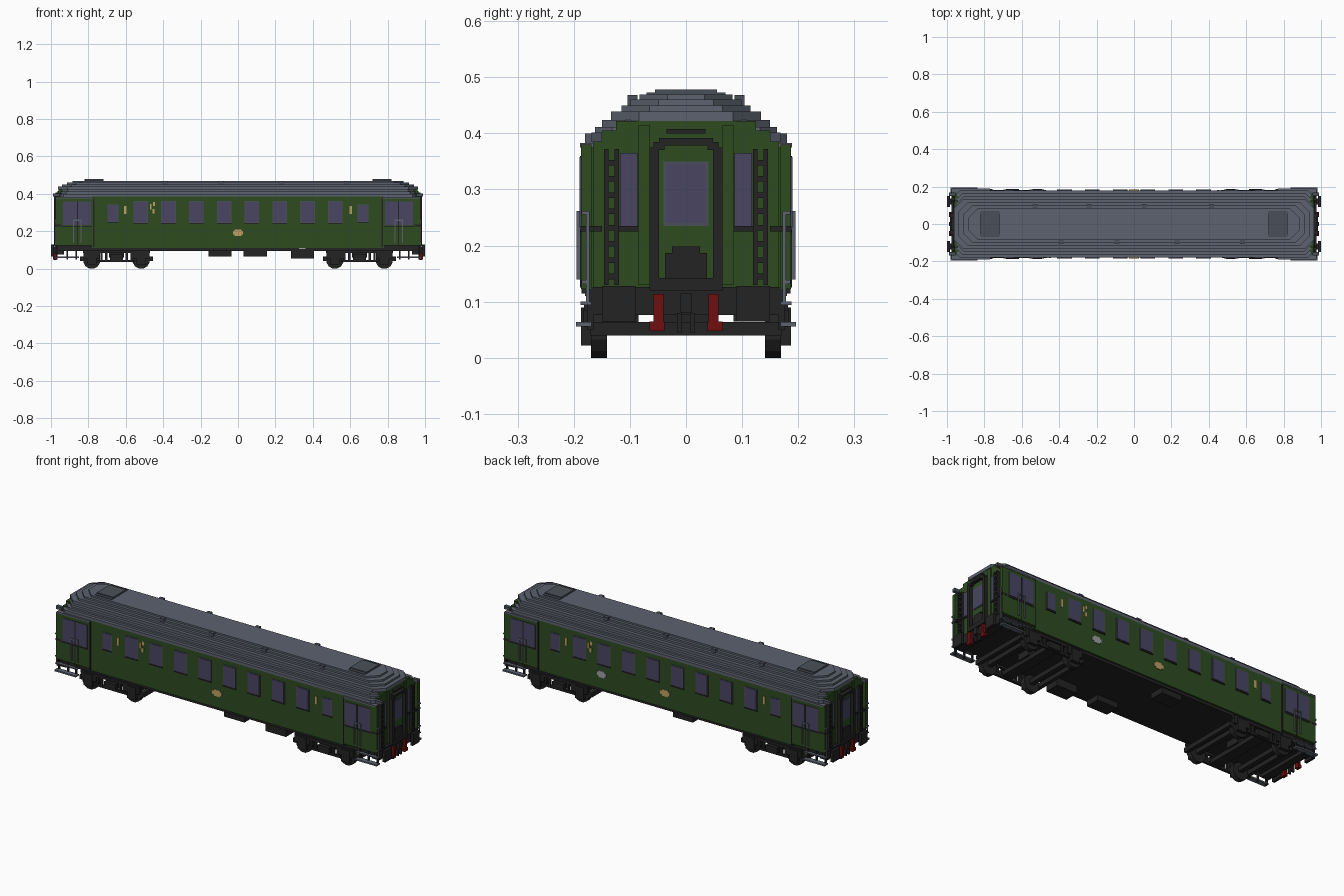
import bpy, bmesh, math
from mathutils import Matrix, Vector

cube = bpy.data.objects.get("Cube")
if cube:
    bpy.data.objects.remove(cube, do_unlink=True)


def material(name, rgb):
    lin = [((c / 255 + 0.055) / 1.055) ** 2.4 for c in rgb]
    m = bpy.data.materials.new(name)
    m.use_nodes = True
    m.diffuse_color = (*lin, 1)
    m.node_tree.nodes["Principled BSDF"].inputs["Base Color"].default_value = (*lin, 1)
    return m


GREEN = material("dark_green", (46, 75, 32))
GREY = material("roof_grey", (92, 98, 110))
VENT = material("vent_grey", (74, 79, 88))
BLACK = material("black", (35, 35, 36))
GLASS = material("window_glass", (72, 69, 98))
RED = material("dark_red", (112, 14, 16))
GOLD = material("gold", (190, 160, 100))
SILVER = material("silver", (158, 162, 162))

FLIPS = {"": [(1, 1)], "x": [(1, 1), (-1, 1)], "y": [(1, 1), (1, -1)],
         "xy": [(1, 1), (-1, 1), (1, -1), (-1, -1)], "turn": [(1, 1), (-1, -1)]}


def finish(name, bm, mat):
    me = bpy.data.meshes.new(name)
    bm.to_mesh(me)
    bm.free()
    me.materials.append(mat)
    ob = bpy.data.objects.new(name, me)
    bpy.context.scene.collection.objects.link(ob)
    return ob


def boxes(name, mat, items, flip=""):
    """Blocks given as (x0, x1, y0, y1, z0, z1), copied by mirroring."""
    bm = bmesh.new()
    for x0, x1, y0, y1, z0, z1 in items:
        for sx, sy in FLIPS[flip]:
            loc = Vector((sx * (x0 + x1) / 2, sy * (y0 + y1) / 2, (z0 + z1) / 2))
            size = Matrix.Diagonal((abs(x1 - x0), abs(y1 - y0), abs(z1 - z0), 1))
            bmesh.ops.create_cube(bm, size=1, matrix=Matrix.Translation(loc) @ size)
    return finish(name, bm, mat)


# Body shell: long middle, wider end vestibules, arched end walls
boxes("body_middle", GREEN, [(-0.78, 0.78, -0.18, 0.18, 0.11, 0.385)])
boxes("vestibule", GREEN, [(0.775, 0.945, -0.187, 0.187, 0.123, 0.38)], "x")
boxes("end_wall", GREEN, [(0.94, 0.96, -0.165, 0.165, 0.123, 0.385),
                          (0.94, 0.96, -0.15, 0.15, 0.38, 0.405),
                          (0.94, 0.96, -0.125, 0.125, 0.40, 0.422)], "x")
boxes("corner_post", GREEN, [(0.945, 0.975, 0.168, 0.187, 0.123, 0.38),
                             (0.96, 0.966, 0.065, 0.085, 0.13, 0.415)], "xy")
boxes("vestibule_eave", GREY, [(0.77, 0.972, 0.165, 0.189, 0.375, 0.383)], "xy")
boxes("vestibule_edge", BLACK, [(0.768, 0.776, 0.175, 0.186, 0.115, 0.375)], "xy")
boxes("door_belt", BLACK, [(0.945, 0.978, 0.15, 0.188, 0.225, 0.235)], "xy")

# Stepped roof: stacked slabs with cut corners
steps = [(0.380, 0.400, 0.952, 0.180, 0.02), (0.400, 0.411, 0.950, 0.162, 0.03),
         (0.411, 0.424, 0.948, 0.150, 0.04), (0.422, 0.439, 0.962, 0.134, 0.05),
         (0.439, 0.450, 0.940, 0.115, 0.05), (0.450, 0.460, 0.915, 0.099, 0.05),
         (0.460, 0.469, 0.885, 0.083, 0.05)]
bm = bmesh.new()
for z0, z1, hx, hy, c in steps:
    ring = [(hx, hy - c), (hx - c, hy), (c - hx, hy), (-hx, hy - c),
            (-hx, c - hy), (c - hx, -hy), (hx - c, -hy), (hx, c - hy)]
    base = bm.faces.new([bm.verts.new((x, y, z0)) for x, y in ring])
    top = bmesh.ops.extrude_face_region(bm, geom=[base])["geom"]
    bmesh.ops.translate(bm, vec=(0, 0, z1 - z0),
                        verts=[g for g in top if isinstance(g, bmesh.types.BMVert)])
bmesh.ops.recalc_face_normals(bm, faces=bm.faces)
finish("roof", bm, GREY)

# Roof hatches and small ventilators
boxes("roof_hatch", VENT, [(0.72, 0.82, -0.07, 0.07, 0.465, 0.473),
                           (0.72, 0.82, -0.055, 0.055, 0.47, 0.478)], "x")
boxes("roof_ventilator", VENT,
      [(x - 0.013, x + 0.013, y - 0.009, y + 0.009, 0.445, 0.468)
       for y, xs in ((0.095, (-0.53, -0.24, 0.055, 0.415)),
                     (-0.095, (-0.39, -0.09, 0.23, 0.58))) for x in xs])

# Passenger windows: grey frame, glass and a dark sill
glass, frame, sill = [], [], []
for i in range(10):
    x = (i - 4.5) * 0.1487
    w, z0, z1 = (0.025, 0.252, 0.34) if i in (0, 9) else (0.035, 0.248, 0.357)
    frame.append((x - w - 0.004, x + w + 0.004, 0.178, 0.182, z0 - 0.004, z1 + 0.004))
    glass.append((x - w, x + w, 0.178, 0.184, z0, z1))
    sill.append((x - w - 0.004, x + w + 0.004, 0.178, 0.185, z0 - 0.009, z0 - 0.003))
boxes("window_frame", VENT, frame, "y")
boxes("window_glass", GLASS, glass, "y")
boxes("window_sill", BLACK, sill, "y")

# Vestibule door glazing and its handrails
boxes("door_glass", GLASS, [(0.785, 0.855, 0.18, 0.190, 0.232, 0.358),
                            (0.862, 0.935, 0.18, 0.190, 0.232, 0.358)], "xy")
boxes("door_seam", BLACK, [(0.856, 0.861, 0.18, 0.189, 0.125, 0.36),
                           (0.78, 0.94, 0.18, 0.189, 0.222, 0.229)], "xy")
boxes("door_handrail", GREY, [(0.838, 0.843, 0.188, 0.195, 0.14, 0.26),
                              (0.876, 0.881, 0.188, 0.195, 0.14, 0.26),
                              (0.838, 0.881, 0.188, 0.195, 0.255, 0.262)], "xy")
boxes("corner_handrail", GREY, [(0.976, 0.982, 0.172, 0.178, 0.095, 0.262),
                                (0.97, 0.982, 0.172, 0.186, 0.255, 0.262),
                                (0.97, 0.982, 0.172, 0.186, 0.132, 0.139)], "xy")

# End details: gangway frame, door, side windows and ladder columns
boxes("gangway_frame", BLACK, [(0.955, 0.985, 0.048, 0.065, 0.13, 0.375),
                               (0.955, 0.985, 0.038, 0.058, 0.37, 0.385),
                               (0.955, 0.985, 0.0, 0.048, 0.378, 0.392),
                               (0.955, 0.985, 0.0, 0.065, 0.12, 0.142),
                               (0.955, 0.975, 0.0, 0.035, 0.40, 0.408)], "xy")
boxes("gangway_door", GREEN, [(0.955, 0.966, -0.05, 0.05, 0.13, 0.38)], "x")
boxes("gangway_door_frame", VENT, [(0.96, 0.968, -0.04, 0.04, 0.235, 0.35)], "x")
boxes("gangway_door_glass", GLASS, [(0.96, 0.970, -0.035, 0.035, 0.24, 0.345)], "x")
boxes("gangway_step_plate", BLACK, [(0.96, 0.976, -0.037, 0.037, 0.14, 0.187),
                                    (0.96, 0.976, -0.025, 0.025, 0.187, 0.198)], "x")
boxes("end_window_glass", GLASS, [(0.955, 0.964, 0.086, 0.118, 0.235, 0.365)], "xy")
boxes("end_window_sill", BLACK, [(0.955, 0.967, 0.084, 0.12, 0.225, 0.235)], "xy")
boxes("ladder_rail", BLACK, [(0.955, 0.975, 0.119, 0.127, 0.13, 0.372),
                             (0.955, 0.975, 0.138, 0.146, 0.13, 0.372)], "xy")
boxes("ladder_rung", BLACK, [(0.955, 0.975, 0.12, 0.146, 0.14 + 0.029 * i, 0.15 + 0.029 * i)
                             for i in range(8)], "xy")
boxes("end_lamp", VENT, [(0.955, 0.99, 0.15, 0.168, 0.385, 0.402)], "xy")

# Underframe, headstocks, buffers and coupling gear
boxes("underframe", BLACK, [(-0.95, 0.95, -0.172, 0.172, 0.095, 0.125)])
boxes("headstock", BLACK, [(0.93, 0.975, -0.165, 0.165, 0.076, 0.126)], "x")
boxes("buffer", BLACK, [(0.96, 0.99, 0.105, 0.135, 0.08, 0.11),
                        (0.985, 1.0, 0.09, 0.15, 0.065, 0.128)], "xy")
boxes("coupler", BLACK, [(0.95, 0.99, -0.01, 0.01, 0.08, 0.115),
                         (0.97, 0.985, 0.008, 0.016, 0.045, 0.08),
                         (0.97, 0.985, -0.016, -0.008, 0.045, 0.08)], "x")
boxes("brake_hose", RED, [(0.97, 0.988, 0.04, 0.058, 0.06, 0.114),
                          (0.97, 0.988, 0.038, 0.065, 0.048, 0.065)], "xy")

# Equipment boxes under the floor
boxes("equipment_box", BLACK, [(0.03, 0.155, -0.165, -0.085, 0.065, 0.1),
                               (0.283, 0.407, -0.165, -0.085, 0.053, 0.1),
                               (-0.157, -0.035, 0.085, 0.165, 0.065, 0.1)])
boxes("box_label", SILVER, [(0.325, 0.36, -0.173, -0.168, 0.106, 0.118)])

# Bogies: trussed side frames, axle boxes, cross beams and round wheels
B = 0.65
side = [(B - 0.18, B + 0.18, 0.168, 0.182, 0.084, 0.098),
        (B - 0.10, B + 0.10, 0.168, 0.182, 0.034, 0.046),
        (B - 0.035, B + 0.035, 0.166, 0.187, 0.04, 0.075)]
for dx in (-0.132, 0.132):
    side.append((B + dx - 0.026, B + dx + 0.026, 0.165, 0.187, 0.022, 0.09))
    side.append((B + dx - 0.045, B + dx + 0.045, 0.165, 0.183, 0.055, 0.09))
for dx in (-0.08, -0.055, 0.055, 0.08):
    side.append((B + dx - 0.006, B + dx + 0.006, 0.168, 0.18, 0.04, 0.09))
boxes("bogie_side_frame", BLACK, side, "xy")
boxes("bogie_cross_beam", BLACK, [(B + dx - w, B + dx + w, -0.17, 0.17, 0.04, 0.064)
                                  for dx, w in ((-0.132, 0.012), (0, 0.03), (0.132, 0.012),
                                                (-0.185, 0.01), (0.185, 0.01))], "x")
boxes("bogie_pivot", BLACK, [(B - 0.04, B + 0.04, -0.04, 0.04, 0.06, 0.1)], "x")
bm = bmesh.new()
for sx in (-1, 1):
    for dx in (-0.132, 0.132):
        for sy in (-1, 1):
            m = Matrix.Translation((sx * B + dx, sy * 0.155, 0.045)) @ Matrix.Rotation(math.pi / 2, 4, "X")
            m = m @ Matrix.Rotation(math.pi / 12, 4, "Z")
            bmesh.ops.create_cone(bm, cap_ends=True, segments=12, radius1=0.0465,
                                  radius2=0.0465, depth=0.028, matrix=m)
finish("wheel", bm, BLACK)

# Footboards below the doors with hangers
boxes("footboard", GREY, [(0.85, 0.98, 0.168, 0.196, 0.056, 0.064),
                          (0.85, 0.98, 0.168, 0.188, 0.094, 0.1)], "xy")
boxes("footboard_hanger", BLACK, [(x, x + 0.008, 0.165, 0.176, 0.05, 0.125)
                                  for x in (0.86, 0.91, 0.965)], "xy")

# Painted plates: end markings, class marks and crests
boxes("side_marking", GOLD, [(-0.609, -0.595, -0.183, -0.178, 0.292, 0.335),
                             (0.595, 0.609, -0.183, -0.178, 0.292, 0.335),
                             (-0.455, -0.445, -0.183, -0.178, 0.335, 0.355),
                             (-0.470, -0.462, -0.183, -0.178, 0.315, 0.345),
                             (-0.458, -0.446, -0.183, -0.178, 0.295, 0.318)], "turn")
crest = [(0.028, 0.010), (0.018, 0.018)]
boxes("gold_crest", GOLD, [(-w, w, 0.178, 0.184, 0.192 - h, 0.192 + h) for w, h in crest], "y")
boxes("silver_crest", SILVER, [(0.385 - w, 0.385 + w, 0.178, 0.184, 0.192 - h, 0.192 + h)
                               for w, h in crest])
